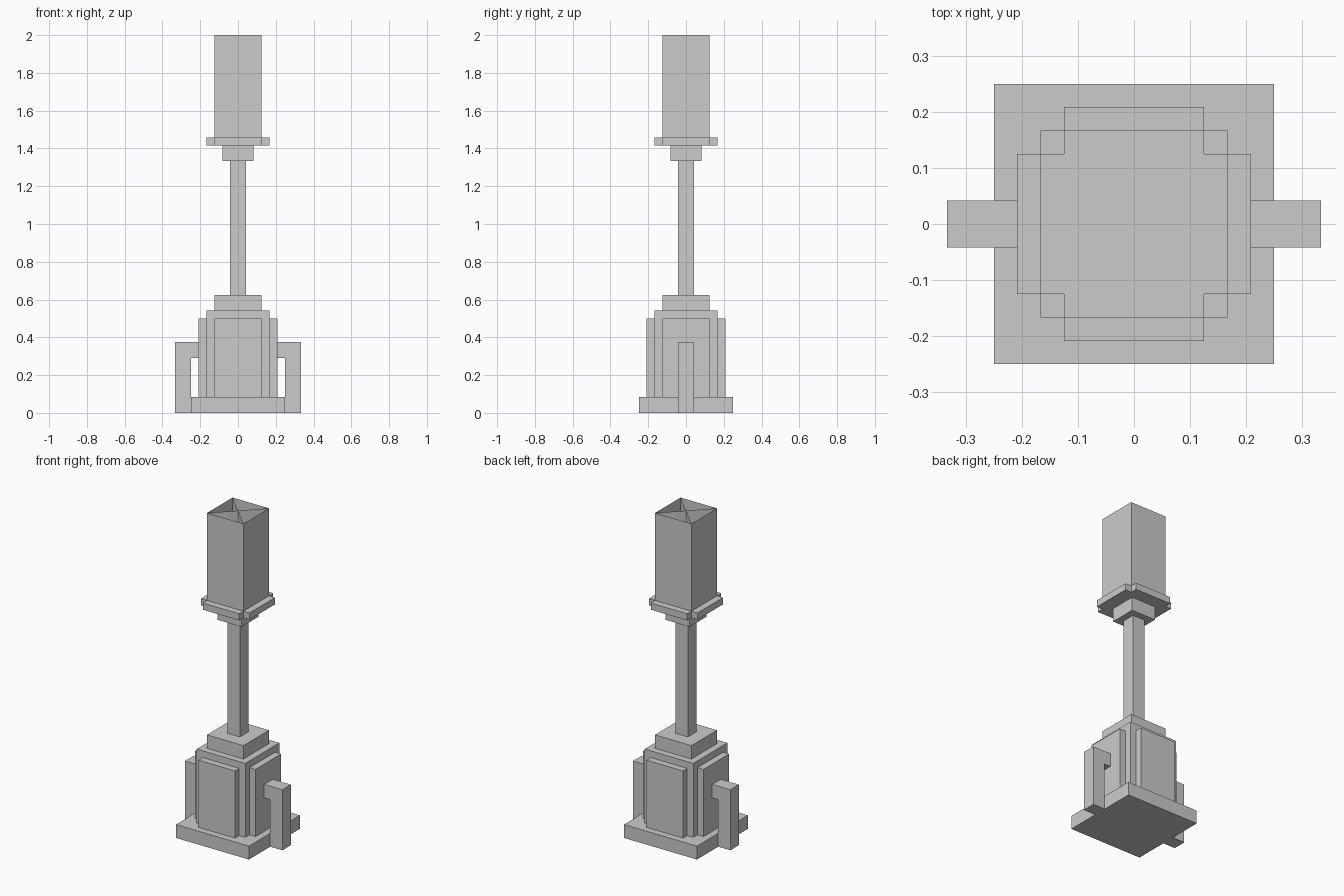
import bpy, bmesh, math
from mathutils import Matrix

if "Cube" in bpy.data.objects:
    bpy.data.objects.remove(bpy.data.objects["Cube"])

U = 1 / 24  # the model sits on a 1/24 unit grid


def make_object(name, verts, faces, angle=0):
    mesh = bpy.data.meshes.new(name)
    mesh.from_pydata(verts, [], faces)
    mesh.transform(Matrix.Rotation(math.radians(angle), 4, 'Z') @ Matrix.Scale(U, 4))
    obj = bpy.data.objects.new(name, mesh)
    bpy.context.collection.objects.link(obj)
    return obj


def prism(name, outline, z0, z1, angle=0, caps=True):
    n = len(outline)
    verts = [(x, y, z) for z in (z0, z1) for x, y in outline]
    faces = [(i, (i + 1) % n, n + (i + 1) % n, n + i) for i in range(n)]
    if caps:
        faces += [tuple(reversed(range(n))), tuple(range(n, 2 * n))]
    return make_object(name, verts, faces, angle)


def rect(x0, x1, y):
    return [(x0, -y), (x1, -y), (x1, y), (x0, y)]


# Central stack: name, half width, bottom, top
for name, r, z0, z1 in [("base", 6, 0, 2), ("body", 4, 2, 13), ("body_cap", 3, 13, 15),
                        ("pole", 1, 15, 32), ("collar", 2, 32, 34)]:
    prism(name, rect(-r, r, r), z0, z1)

# Raised panels on the four sides of the body
for k in range(4):
    prism(f"side_panel_{k + 1}", rect(4, 5, 3), 2, 12, angle=90 * k)

# Side brackets: an L profile in x/z, given depth along y
profile = [(6, 0), (8, 0), (8, 9), (5, 9), (5, 7), (6, 7)]
n = len(profile)
for side, angle in (("right", 0), ("left", 180)):
    verts = [(x, y, z) for y in (-1, 1) for x, z in profile]
    faces = [(i, n + i, n + (i + 1) % n, (i + 1) % n) for i in range(n)]
    faces += [tuple(range(n)), tuple(reversed(range(n, 2 * n)))]
    obj = make_object(f"{side}_bracket", verts, faces, angle)
    bm = bmesh.new()
    bm.from_mesh(obj.data)
    bmesh.ops.recalc_face_normals(bm, faces=bm.faces)
    bm.to_mesh(obj.data)
    bm.free()

# Bowl plate with notched corners
quarter = [(4, -3), (4, 3), (3, 3)]
plus = []
for k in range(4):
    c, s = [(1, 0), (0, 1), (-1, 0), (0, -1)][k]
    plus += [(x * c - y * s, x * s + y * c) for x, y in quarter]
prism("bowl_plate", plus, 34, 35)

# Open-topped flame sleeve with two crossed diagonal sheets inside
prism("flame_sleeve", rect(-3, 3, 3), 35, 48, caps=False)
for k, s in enumerate((1, -1)):
    make_object(f"flame_sheet_{k + 1}",
                [(-3, -3 * s, 35), (3, 3 * s, 35), (3, 3 * s, 48), (-3, -3 * s, 48)],
                [(0, 1, 2, 3)])
